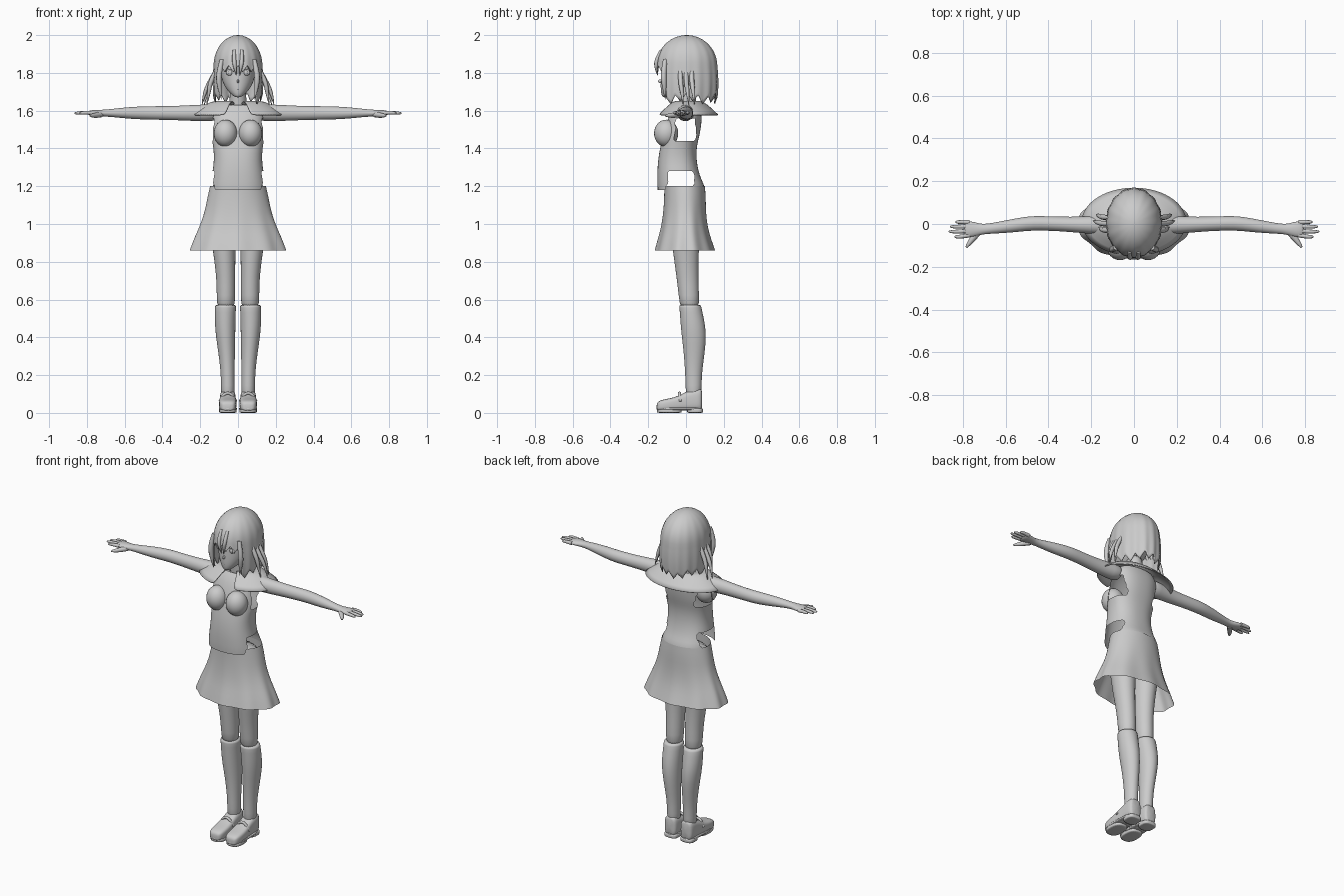
import bpy, bmesh, math
from math import sin, cos, pi

cube = bpy.data.objects.get("Cube")
if cube:
    bpy.data.objects.remove(cube)

GREY = (0.6, 0.6, 0.6, 1)
grey = bpy.data.materials.new("plain grey")
grey.use_nodes = True
grey.diffuse_color = GREY
grey.node_tree.nodes["Principled BSDF"].inputs["Base Color"].default_value = GREY


def power(value, exponent):
    return math.copysign(abs(value) ** exponent, value)


def finish(name, bm, mirror=False, subdivide=1, thickness=0):
    """Turn a bmesh into a smooth object with its modifiers."""
    bmesh.ops.recalc_face_normals(bm, faces=bm.faces)
    mesh = bpy.data.meshes.new(name)
    bm.to_mesh(mesh)
    bm.free()
    mesh.materials.append(grey)
    obj = bpy.data.objects.new(name, mesh)
    bpy.context.collection.objects.link(obj)
    mesh.shade_smooth()
    if mirror:
        obj.modifiers.new("mirror", "MIRROR").use_clip = False
    if subdivide:
        obj.modifiers.new("smooth", "SUBSURF").levels = subdivide
        obj.modifiers["smooth"].render_levels = subdivide
    if thickness:
        obj.modifiers.new("shell", "SOLIDIFY").thickness = thickness
    return obj


def bridge(bm, rows, closed=True):
    """Fill quads between neighbouring rows of vertices."""
    for low, high in zip(rows, rows[1:]):
        count = len(low)
        for i in range(count if closed else count - 1):
            j = (i + 1) % count
            bm.faces.new((low[i], low[j], high[j], high[i]))


def loft(name, rings, axis="z", square=1, sides=24, caps=True, skip=None, **options):
    """Skin rings of (position, centre a, centre b, radius a, radius b)."""
    bm = bmesh.new()
    rows = []
    for p, ca, cb, ra, rb in rings:
        row = []
        for i in range(sides):
            t = 2 * pi * i / sides
            a = ca + ra * power(cos(t), square)
            b = cb + rb * power(sin(t), square)
            place = {"z": (a, b, p), "x": (p, a, b), "y": (a, p, b)}[axis]
            row.append(bm.verts.new(place))
        rows.append(row)
    bridge(bm, rows)
    if caps:
        bm.faces.new(rows[0])
        bm.faces.new(rows[-1])
    if skip:
        gone = [f for f in bm.faces if skip(f.calc_center_median())]
        bmesh.ops.delete(bm, geom=gone, context="FACES")
    return finish(name, bm, **options)


def ball(name, centre, size, **options):
    bm = bmesh.new()
    bmesh.ops.create_uvsphere(bm, u_segments=24, v_segments=16, radius=1)
    for v in bm.verts:
        v.co = [c + s * x for c, s, x in zip(centre, size, v.co)]
    return finish(name, bm, subdivide=0, **options)


def tube(name, points, radii):
    """Tapered tube along a smooth path, made on both sides."""
    for side, sign in (("left", 1), ("right", -1)):
        curve = bpy.data.curves.new(name, "CURVE")
        curve.dimensions = "3D"
        curve.bevel_depth = 1
        curve.bevel_resolution = 2
        curve.use_fill_caps = True
        spline = curve.splines.new("NURBS")
        spline.points.add(len(points) - 1)
        spline.use_endpoint_u = True
        spline.order_u = 3
        spline.resolution_u = 5
        for point, (x, y, z), r in zip(spline.points, points, radii):
            point.co = (sign * x, y, z, 1)
            point.radius = r
        curve.materials.append(grey)
        obj = bpy.data.objects.new(side + "_" + name, curve)
        bpy.context.collection.objects.link(obj)


# Fitted top, open at the lower sides and under the arms
def side_gap(c):
    waist = 1.19 < c.z < 1.26 and -.1 < c.y < .04
    armpit = 1.43 < c.z < 1.55 and -.06 < c.y < .05
    return abs(c.x) > .08 and (waist or armpit)


top_rings = [(1.18, .15, -.15, .1), (1.21, .148, -.152, .095), (1.24, .142, -.152, .08),
             (1.28, .135, -.152, .066), (1.34, .126, -.148, .055), (1.4, .13, -.138, .056),
             (1.44, .137, -.128, .064), (1.48, .14, -.12, .074), (1.52, .138, -.11, .08),
             (1.56, .138, -.095, .084), (1.6, .14, -.075, .08), (1.63, .11, -.05, .07)]
loft("fitted_top", [(z, 0, (f + b) / 2, w, (b - f) / 2) for z, w, f, b in top_rings],
     square=.85, sides=40, caps=False, skip=side_gap)
ball("bust", (.066, -.105, 1.48), (.062, .064, .072), mirror=True)


# Skirt with soft pleats
def skirt():
    bm = bmesh.new()
    rows = []
    for z, w, front, back, pleat in (
            (1.2, .148, -.115, .1, 0), (1.14, .162, -.115, .105, 0),
            (1.06, .178, -.12, .105, .01), (.98, .212, -.132, .115, .03),
            (.92, .242, -.15, .133, .04), (.86, .265, -.166, .155, .05)):
        row = []
        for i in range(80):
            t = 2 * pi * i / 80
            r = 1 + pleat * (cos(10 * t) - 1) / 2
            depth = -front if cos(t) > 0 else back
            row.append(bm.verts.new((w * r * sin(t), -depth * r * cos(t), z)))
        rows.append(row)
    bridge(bm, rows)
    finish("skirt", bm)


skirt()
loft("hips", [(1.19, 0, -.01, .14, .1), (1.1, 0, -.005, .155, .1),
              (1.04, 0, 0, .13, .085), (1, 0, 0, .06, .05)])

# Legs, long socks and shoes
loft("leg", [(1.08, .082, 0, .075, .085), (.98, .08, 0, .07, .08), (.85, .073, -.002, .059, .068),
             (.72, .064, .008, .05, .058), (.62, .064, .015, .049, .054), (.54, .064, .02, .047, .05)],
     mirror=True)
loft("sock", [(.572, .066, .022, .056, .058), (.568, .066, .022, .056, .058),
              (.5, .068, .032, .055, .063), (.42, .067, .042, .053, .067),
              (.32, .06, .044, .044, .056), (.22, .055, .04, .037, .045),
              (.15, .054, .04, .036, .043), (.06, .054, .04, .036, .04)], mirror=True)
shoe_rings = [(-.156, .02, .045), (-.15, .036, .06), (-.125, .045, .07), (-.08, .047, .078),
              (-.04, .045, .09), (0, .042, .112), (.04, .042, .125), (.075, .04, .13), (.086, .03, .125)]
loft("shoe", [(y, .054, .012 + h / 2 - .006, w, h / 2 - .006) for y, w, h in shoe_rings],
     axis="y", square=.6, mirror=True)
loft("shoe_sole", [(z, .054, -.035, .048, .122) for z in (.015, .018, .026, .029)],
     square=.75, mirror=True)
loft("shoe_heel", [(z, .054, .048, .043, .042) for z in (0, .003, .02, .024)],
     square=.6, mirror=True)
loft("shoe_front_tread", [(z, .054, -.088, .046, .066) for z in (0, .003, .018, .02)],
     square=.75, mirror=True)
tube("shoe_strap", [(.012, -.03, .06), (.03, -.035, .105), (.078, -.035, .105), (.096, -.03, .06)],
     [.008] * 4)

# Arms and hands
loft("arm", [(.1, 0, 1.59, .05, .045), (.17, -.004, 1.588, .045, .045), (.25, -.004, 1.588, .038, .042),
             (.34, 0, 1.587, .034, .037), (.44, .004, 1.588, .034, .036), (.5, .002, 1.588, .034, .035),
             (.58, -.01, 1.588, .031, .031), (.66, -.02, 1.588, .025, .022), (.71, -.025, 1.587, .023, .018),
             (.74, -.025, 1.587, .033, .017), (.775, -.024, 1.588, .038, .015), (.795, -.022, 1.588, .036, .011)],
     axis="x", mirror=True)
for finger, y, tip in (("index", -.052, .84), ("middle", -.031, .866), ("ring", -.011, .86), ("little", .008, .835)):
    spread = y * 1.15
    tube(finger + "_finger", [(.77, y, 1.588), (.81, spread, 1.59), (tip - .008, spread, 1.587), (tip, spread, 1.586)],
         [.011, .0095, .008, .003])
tube("thumb", [(.725, -.035, 1.58), (.755, -.07, 1.575), (.778, -.1, 1.574), (.784, -.11, 1.574)],
     [.016, .014, .009, .004])

# Neck, head and facial features
loft("neck", [(1.55, 0, .015, .06, .055), (1.62, 0, .012, .046, .046), (1.68, 0, .005, .043, .046), (1.74, 0, 0, .045, .05)])
loft("head", [(1.67, 0, -.11, .012, .012), (1.682, 0, -.09, .032, .04), (1.71, 0, -.06, .06, .075),
              (1.75, 0, -.035, .083, .1), (1.8, 0, -.02, .094, .113), (1.86, 0, -.005, .1, .125),
              (1.93, 0, 0, .085, .11), (1.96, 0, 0, .04, .06)])
ball("nose", (0, -.136, 1.756), (.006, .012, .01))
ball("eye", (.043, -.118, 1.802), (.02, .008, .017), mirror=True)
ball("iris", (.041, -.124, 1.802), (.01, .006, .014), mirror=True)
tube("upper_eyelid", [(.018, -.131, 1.808), (.042, -.127, 1.828), (.068, -.103, 1.808)], [.001, .004, .002])
tube("mouth", [(0, -.131, 1.712), (.012, -.13, 1.712), (.02, -.124, 1.716)], [.003, .003, .001])


# Hair shell: rounded crown, short fringe and jagged lower locks
def hair():
    bm = bmesh.new()
    columns, steps = 96, 18
    rows = [[] for _ in range(steps)]
    for i in range(columns):
        t = 2 * pi * i / columns
        front = abs(math.remainder(t, 2 * pi))
        jag = abs(i % 6 - 3) / 3
        end = 1.805 + .035 * jag if front < .85 else 1.645 + .04 * jag + .01 * sin(5 * t)
        for k in range(steps):
            s = k / (steps - 1)
            if s < .5:
                bend = max(s * pi, .03)
                r, z = sin(bend), 1.84 + .16 * cos(bend)
            else:
                drop = s * 2 - 1
                z = 1.84 + (end - 1.84) * drop
                low = (1.84 - z) / .2
                r = 1 + .14 * low - .16 * low * low
            r *= 1 + .018 * cos(16 * t) * s
            rows[k].append(bm.verts.new((.128 * r * sin(t), .004 - .16 * r * cos(t), z)))
    bridge(bm, rows)
    bm.faces.new(rows[0])
    finish("hair", bm, subdivide=0, thickness=.006)


hair()
for i, (y, reach) in enumerate(((-.03, .165), (0, .19), (.03, .178))):
    tube("side_lock_%d" % i, [(.11, y, 1.82), (.145, y, 1.76), (reach - .01, y + .01, 1.69), (reach, y + .015, 1.63)],
         [.012, .013, .01, .001])
tube("face_lock", [(.085, -.11, 1.87), (.102, -.12, 1.8), (.1, -.115, 1.73), (.088, -.11, 1.66)],
     [.012, .016, .014, .001])
tube("fringe_lock", [(.02, -.13, 1.92), (.022, -.158, 1.87), (.014, -.158, 1.82), (.008, -.15, 1.785)],
     [.008, .012, .009, .001])


# Wide collar, split at the front
def collar():
    bm = bmesh.new()
    rows = []
    for w, d, z in ((.06, .052, 1.635), (.1, .062, 1.65), (.14, .078, 1.652), (.195, .12, 1.618), (.245, .16, 1.58)):
        row = []
        for i in range(49):
            t = .28 + (2 * pi - .56) * i / 48
            row.append(bm.verts.new((w * sin(t), .01 - d * cos(t), z)))
        rows.append(row)
    bridge(bm, rows, closed=False)
    finish("wide_collar", bm, thickness=.006)


collar()
